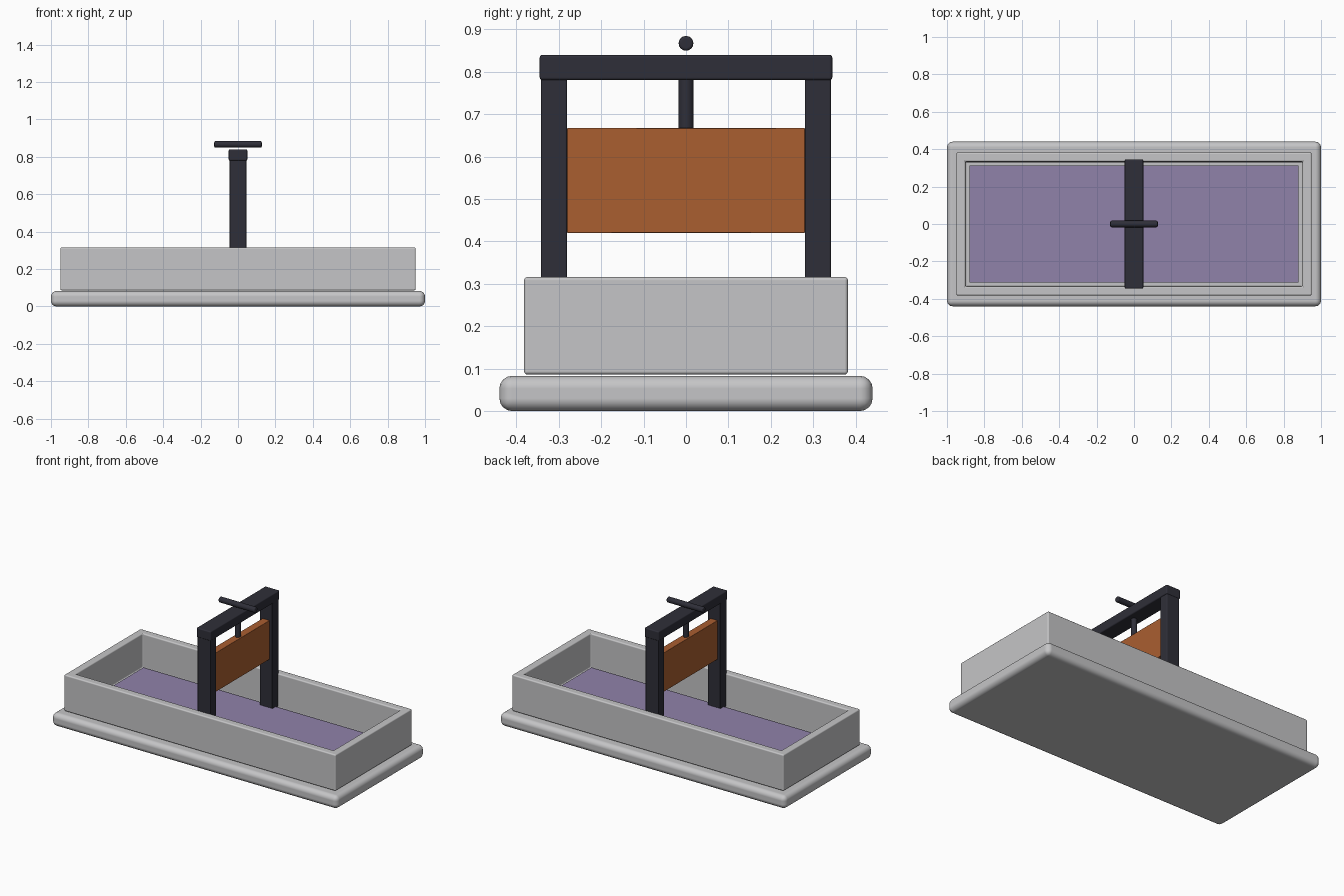
import bpy, bmesh, math
from mathutils import Matrix, Vector

if "Cube" in bpy.data.objects:
    bpy.data.objects.remove(bpy.data.objects["Cube"])


def material(name, rgb):
    m = bpy.data.materials.new(name)
    m.diffuse_color = (*rgb, 1)
    m.use_nodes = True
    m.node_tree.nodes["Principled BSDF"].inputs["Base Color"].default_value = m.diffuse_color
    return m


STONE = material("pale grey stone", (0.56, 0.56, 0.57))
IRON = material("dark iron", (0.028, 0.028, 0.040))
RUST = material("rust orange", (0.40, 0.112, 0.030))
LIQUID = material("muted purple", (0.28, 0.225, 0.40))


def finish(name, bm, mat, bevel, segments=3):
    """Turn a bmesh into a smooth-shaded object with rounded edges."""
    me = bpy.data.meshes.new(name)
    bm.to_mesh(me)
    bm.free()
    me.materials.append(mat)
    for p in me.polygons:
        p.use_smooth = bevel > 0
    ob = bpy.data.objects.new(name, me)
    bpy.context.collection.objects.link(ob)
    if bevel:
        mod = ob.modifiers.new("rounded edges", 'BEVEL')
        mod.width = bevel
        mod.segments = segments
        mod.limit_method = 'ANGLE'
        mod.angle_limit = math.radians(40)
        mod.harden_normals = True
    return ob


def box_mesh(lo, hi):
    lo, hi = Vector(lo), Vector(hi)
    bm = bmesh.new()
    bmesh.ops.create_cube(bm, size=1, matrix=Matrix.Translation((lo + hi) / 2)
                          @ Matrix.Diagonal((*(hi - lo), 1)))
    return bm


def box(name, lo, hi, mat, bevel=0.0, segments=3):
    return finish(name, box_mesh(lo, hi), mat, bevel, segments)


def rod(name, centre, radius, length, mat, bevel, turn=Matrix()):
    bm = bmesh.new()
    bmesh.ops.create_cone(bm, cap_ends=True, segments=16, radius1=radius, radius2=radius,
                          depth=length, matrix=Matrix.Translation(centre) @ turn)
    return finish(name, bm, mat, bevel)


# Plinth with generously rounded edges
box("base_slab", (-1, -0.44, 0), (1, 0.44, 0.083), STONE, 0.03, 4)

# Open basin: inset the top face and push it down
bm = box_mesh((-0.95, -0.382, 0.086), (0.95, 0.382, 0.316))
bm.normal_update()
top = max(bm.faces, key=lambda f: f.normal.z)
bmesh.ops.inset_individual(bm, faces=[top], thickness=0.069)
pit = bmesh.ops.extrude_discrete_faces(bm, faces=[top])["faces"][0]
bmesh.ops.translate(bm, verts=pit.verts, vec=(0, 0, -0.215))
bmesh.ops.recalc_face_normals(bm, faces=bm.faces)
finish("basin", bm, STONE, 0.008)

# Liquid filling the bottom of the basin
box("basin_liquid", (-0.88, -0.312, 0.095), (0.88, 0.312, 0.115), LIQUID)

# Gate frame: two posts and a crossbeam
for side, label in ((-1, "front"), (1, "back")):
    y0, y1 = sorted((side * 0.28, side * 0.342))
    box(label + "_post", (-0.045, y0, 0.10), (0.045, y1, 0.79), IRON, 0.005)
box("crossbeam", (-0.05, -0.345, 0.78), (0.05, 0.345, 0.84), IRON, 0.007)

# Raised gate panel
box("gate_panel", (-0.025, -0.281, 0.42), (0.025, 0.281, 0.667), RUST, 0.002, 1)

# Lifting screw and its turning handle
rod("lifting_screw", (0, 0, 0.735), 0.018, 0.14, IRON, 0.005)
rod("turning_handle", (0, 0, 0.867), 0.0175, 0.254, IRON, 0.007,
    Matrix.Rotation(math.pi / 2, 4, 'Y'))
